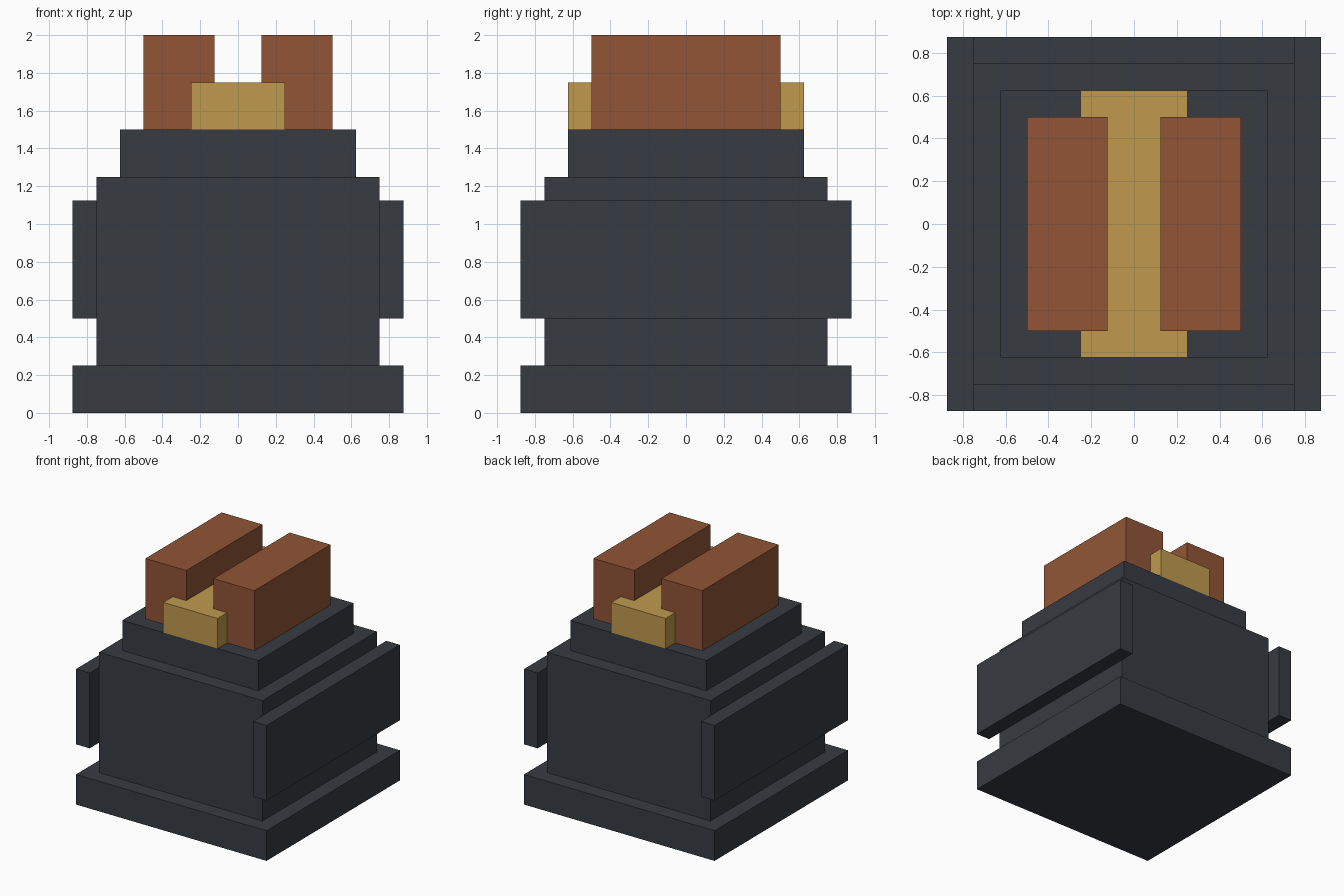
import bpy

if "Cube" in bpy.data.objects:
    bpy.data.objects.remove(bpy.data.objects["Cube"])


def material(name, rgb):
    mat = bpy.data.materials.new(name)
    mat.diffuse_color = (*rgb, 1.0)
    mat.use_nodes = True
    mat.node_tree.nodes["Principled BSDF"].inputs["Base Color"].default_value = mat.diffuse_color
    return mat


slate = material("dark slate", (0.038, 0.045, 0.054))
brown = material("rust brown", (0.283, 0.091, 0.037))
gold = material("dull gold", (0.527, 0.323, 0.076))


def box(name, x, y, z, mat):
    """Box from (min, max) extents on each axis."""
    bpy.ops.mesh.primitive_cube_add(size=1)
    ob = bpy.context.object
    ob.name = name
    for v in ob.data.vertices:
        v.co = [lo + (c + 0.5) * (hi - lo) for c, (lo, hi) in zip(v.co, (x, y, z))]
    ob.data.materials.append(mat)
    return ob


def block(name, half_x, half_y, z, mat):
    """Box centred on the vertical axis."""
    return box(name, (-half_x, half_x), (-half_y, half_y), z, mat)


# Stepped body
block("base", 0.875, 0.875, (0, 0.25), slate)
block("body", 0.75, 0.75, (0.25, 1.25), slate)
block("shoulder", 0.625, 0.625, (1.25, 1.5), slate)

# Gold bar running front to back
block("centre_bar", 0.25, 0.625, (1.5, 1.75), gold)

# Mirrored side plates and top blocks
for label, s in (("left", -1), ("right", 1)):
    box(label + "_side_plate", sorted((s * 0.75, s * 0.875)), (-0.875, 0.875), (0.5, 1.125), slate)
    box(label + "_top_block", sorted((s * 0.125, s * 0.5)), (-0.5, 0.5), (1.5, 2.0), brown)
